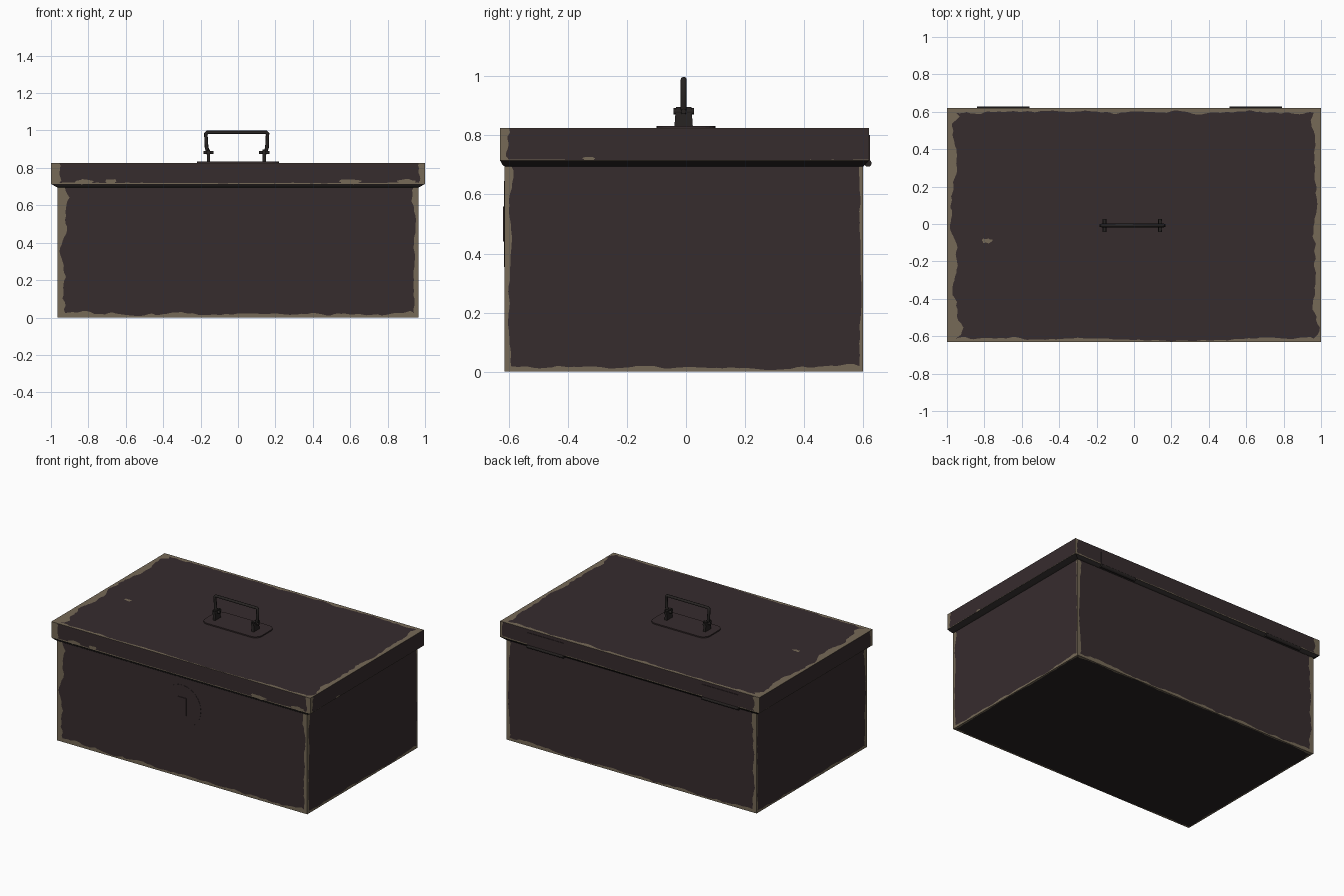
import bpy, bmesh, math
from mathutils import Vector, noise

if "Cube" in bpy.data.objects:
    bpy.data.objects.remove(bpy.data.objects["Cube"])


def material(name, rgb):
    m = bpy.data.materials.new(name)
    m.diffuse_color = (*rgb, 1)
    m.use_nodes = True
    m.node_tree.nodes["Principled BSDF"].inputs["Base Color"].default_value = m.diffuse_color
    return m


PAINT = material("dark brown paint", (0.037, 0.025, 0.027))
WORN = material("worn bare metal", (0.180, 0.143, 0.095))
BLACK = material("blackened metal", (0.020, 0.017, 0.016))
X, Y, Z = Vector((1, 0, 0)), Vector((0, 1, 0)), Vector((0, 0, 1))


def finish(bm, name, mats):
    me = bpy.data.meshes.new(name)
    bm.to_mesh(me)
    bm.free()
    for m in mats:
        me.materials.append(m)
    ob = bpy.data.objects.new(name, me)
    bpy.context.collection.objects.link(ob)
    return ob


def wobble(s, seed):
    """Ragged multiplier around 1 for the border of the worn paint."""
    return 1 + 0.8 * noise.noise(Vector((s * 7, seed, 0.3))) \
             + 0.5 * noise.noise(Vector((s * 25, seed, 5.7)))


def worn_panel(bm, origin, u, v, w, h, wear, seed, centre_mat=0):
    """Rectangle with a ragged worn border; wear = left, right, bottom, top widths."""
    l, r, b, t = wear
    outer, inner = [], []

    def side(length, place):
        n = max(8, round(length / 0.02))
        for i in range(n):
            f = i / n
            place(f)

    def depth(m, f, length, k):
        ends = 0.75 + 0.5 * abs(2 * f - 1) ** 4
        return max(0.001, m * ends * max(0.05, wobble(f * length, seed + k * 3.1)))

    iw, ih = w - l - r, h - b - t

    def add(o, i):
        outer.append(o)
        inner.append(i)

    side(w, lambda f: add((f * w, 0), (l + f * iw, depth(b, f, w, 1) if f else b)))
    side(h, lambda f: add((w, f * h), (w - (depth(r, f, h, 2) if f else r), b + f * ih)))
    side(w, lambda f: add((w - f * w, h), (w - r - f * iw, h - (depth(t, f, w, 3) if f else t))))
    side(h, lambda f: add((0, h - f * h), (depth(l, f, h, 4) if f else l, h - t - f * ih)))
    vert = lambda p: bm.verts.new(origin + u * p[0] + v * p[1])
    ov, iv = [vert(p) for p in outer], [vert(p) for p in inner]
    for i in range(len(ov)):
        j = (i + 1) % len(ov)
        bm.faces.new((ov[i], ov[j], iv[j], iv[i])).material_index = 1
    bm.faces.new(iv).material_index = centre_mat


def worn_box(name, lo, hi, wear, seed):
    lo, hi = Vector(lo), Vector(hi)
    d = hi - lo
    P = lambda x, y, z: Vector((x, y, z))
    sides = {
        "front": (lo, X, Z, d.x, d.z),
        "right": (P(hi.x, lo.y, lo.z), Y, Z, d.y, d.z),
        "back": (P(hi.x, hi.y, lo.z), -X, Z, d.x, d.z),
        "left": (P(lo.x, hi.y, lo.z), -Y, Z, d.y, d.z),
        "top": (P(lo.x, lo.y, hi.z), X, Y, d.x, d.y),
        "bottom": (P(lo.x, hi.y, lo.z), X, -Y, d.x, d.y),
    }
    bm = bmesh.new()
    for k, (key, margins) in enumerate(wear.items()):
        worn_panel(bm, *sides[key], margins, seed + k * 17.3, 2 if key == "bottom" else 0)
    return finish(bm, name, (PAINT, WORN, BLACK))


def block(name, centre, size, mat, taper=1.0):
    """Box whose top can be narrower in y."""
    bm = bmesh.new()
    bmesh.ops.create_cube(bm, size=1)
    for v in bm.verts:
        k = taper if v.co.z > 0 else 1
        v.co = Vector((v.co.x * size[0], v.co.y * size[1] * k, v.co.z * size[2])) + Vector(centre)
    return finish(bm, name, (mat,))


def rod(name, centre, radius, length, axis, mat, sides=12):
    bm = bmesh.new()
    bmesh.ops.create_cone(bm, cap_ends=True, segments=sides, radius1=radius,
                          radius2=radius, depth=length)
    q = Z.rotation_difference(axis)
    for v in bm.verts:
        v.co = q @ v.co + Vector(centre)
    return finish(bm, name, (mat,))


def chip(name, centre, u, v, a, b, seed):
    """Small ragged spot of bare metal lying just above a surface."""
    bm = bmesh.new()
    n = 14
    vs = []
    for i in range(n):
        t = 2 * math.pi * i / n
        k = 1 + 0.6 * noise.noise(Vector((math.cos(t) * 2, math.sin(t) * 2, seed)))
        vs.append(bm.verts.new(Vector(centre) + u * a * k * math.cos(t) + v * b * k * math.sin(t)))
    bm.faces.new(vs)
    finish(bm, name, (WORN,))


# Body and lid, with the paint worn along their edges
worn_box("body", (-0.965, -0.615, 0), (0.965, 0.60, 0.70), {
    "front": (0.04, 0.025, 0.025, 0.001), "right": (0.022, 0.012, 0.018, 0.001),
    "back": (0.02, 0.03, 0.02, 0.004), "left": (0.012, 0.022, 0.018, 0.001),
    "bottom": (0.012, 0.012, 0.012, 0.012)}, 1.7)
worn_box("lid", (-1, -0.63, 0.715), (1, 0.62, 0.825), {
    "front": (0.045, 0.035, 0.005, 0.001), "right": (0.03, 0.002, 0.003, 0.001),
    "back": (0.02, 0.04, 0.007, 0.001), "left": (0.002, 0.03, 0.003, 0.001),
    "top": (0.048, 0.04, 0.018, 0.025)}, 8.2)

# Folded lip sloping in below the lid
bm = bmesh.new()
loops = []
for x, y0, y1, z in ((1, -0.63, 0.62, 0.715), (0.975, -0.622, 0.607, 0.70), (0.965, -0.615, 0.60, 0.695)):
    loops.append([bm.verts.new(p) for p in ((-x, y0, z), (x, y0, z), (x, y1, z), (-x, y1, z))])
for top, low in zip(loops, loops[1:]):
    for i in range(4):
        j = (i + 1) % 4
        bm.faces.new((top[i], low[i], low[j], top[j]))
finish(bm, "lid_lip", (BLACK,))

# Stray chips in the paint
chip("top_chip", (-0.785, -0.09, 0.826), X, Y, 0.028, 0.012, 2)
chip("right_lid_chip", (1.001, -0.33, 0.722), Y, Z, 0.022, 0.006, 4)
for i, (x, a) in enumerate(((-0.82, 0.05), (-0.68, 0.03), (0.6, 0.06), (0.9, 0.05))):
    chip("front_lid_chip", (x, -0.631, 0.727), X, Z, a, 0.012, i)

# Lock: thin round escutcheon and a raised keyhole cover
rod("lock_backing", (0, -0.615, 0.50), 0.145, 0.003, Y, PAINT, 32)
block("keyhole_cover", (0, -0.617, 0.50), (0.07, 0.008, 0.12), PAINT)

# Rounded plate under the handle
bm = bmesh.new()
ring = []
for cx, cy, start in ((0.17, 0.05, 0), (-0.17, 0.05, 90), (-0.17, -0.05, 180), (0.17, -0.05, 270)):
    for k in range(6):
        a = math.radians(start + k * 18)
        ring.append(bm.verts.new((cx + 0.05 * math.cos(a), cy + 0.05 * math.sin(a), 0.825)))
base = bm.faces.new(ring)
top = bmesh.ops.extrude_face_region(bm, geom=[base])
for v in top["geom"]:
    if isinstance(v, bmesh.types.BMVert):
        v.co.z += 0.008
bmesh.ops.recalc_face_normals(bm, faces=bm.faces)
finish(bm, "handle_plate", (PAINT,))

# Bent wire handle
curve = bpy.data.curves.new("handle", "CURVE")
curve.dimensions = "3D"
curve.bevel_depth = 0.010
curve.bevel_resolution = 2
curve.use_fill_caps = True
path = [(-0.158, 0.875), (-0.168, 0.91), (-0.172, 0.982), (-0.164, 0.99),
        (0.15, 0.99), (0.158, 0.982), (0.155, 0.91), (0.145, 0.875)]
sp = curve.splines.new("POLY")
sp.points.add(len(path) - 1)
for p, (x, z) in zip(sp.points, path):
    p.co = (x, -0.008, z, 1)
curve.materials.append(BLACK)
bpy.context.collection.objects.link(bpy.data.objects.new("handle", curve))

# Brackets and pins holding the handle
for x in (-0.158, 0.140):
    block("handle_bracket", (x, -0.008, 0.865), (0.018, 0.062, 0.064), BLACK, 0.85)
    rod("handle_pin", (x, -0.008, 0.882), 0.011, 0.07, Y, BLACK)
    rod("handle_stud", (x, -0.008, 0.882), 0.009, 0.055, X, BLACK)

# Two hinges on the back
for x in (-0.70, 0.65):
    block("hinge_leaf", (x, 0.621, 0.757), (0.28, 0.005, 0.09), PAINT)
    rod("hinge_barrel", (x, 0.617, 0.706), 0.012, 0.28, X, BLACK)
